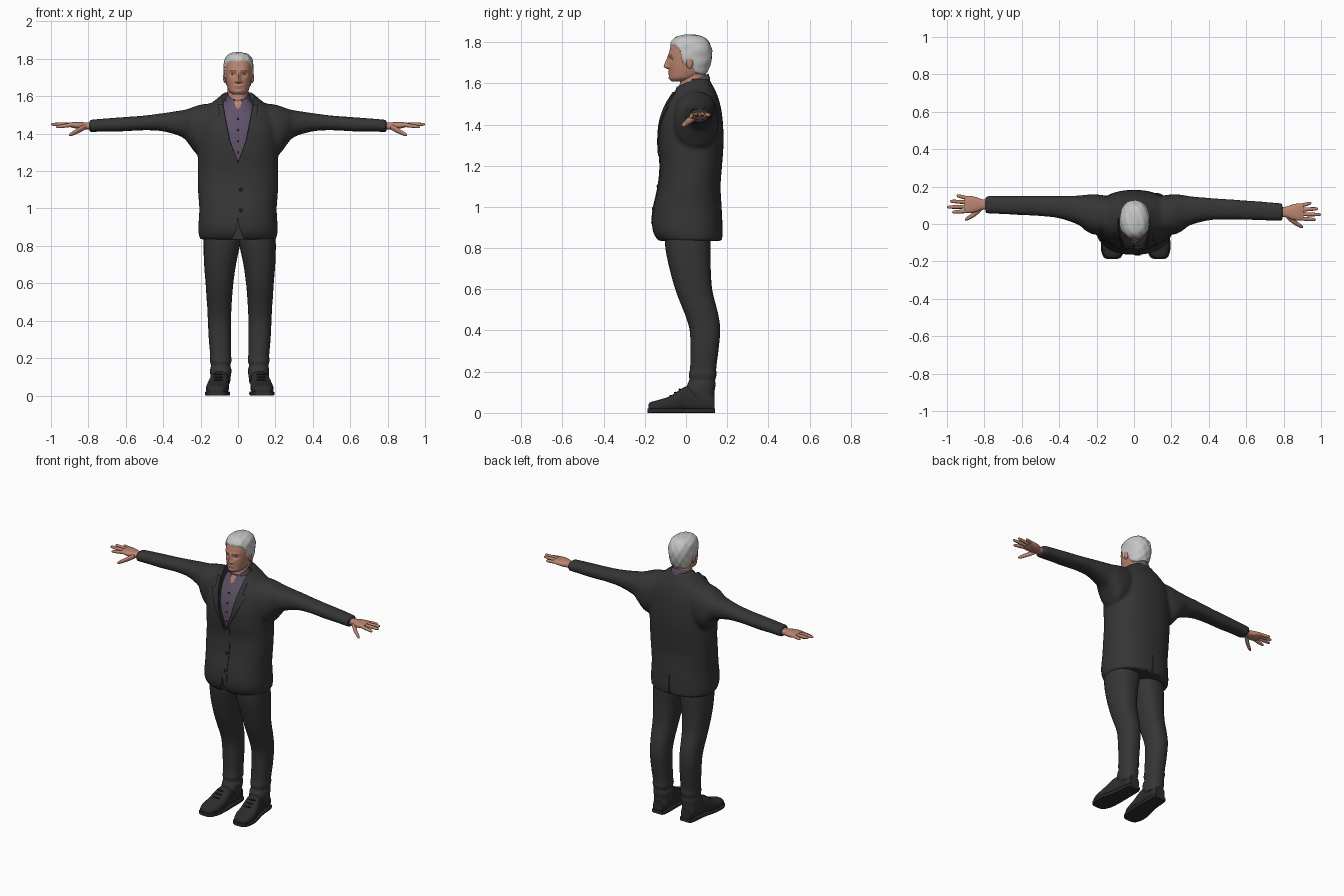
import bpy, bmesh, math
from math import sin, cos, pi, exp
from mathutils import Vector
from mathutils.bvhtree import BVHTree

if "Cube" in bpy.data.objects:
    bpy.data.objects.remove(bpy.data.objects["Cube"])


def material(name, r, g, b):
    m = bpy.data.materials.new(name)
    m.diffuse_color = (r, g, b, 1)
    m.use_nodes = True
    m.node_tree.nodes["Principled BSDF"].inputs["Base Color"].default_value = m.diffuse_color
    return m


SUIT = material("charcoal_cloth", .036, .036, .036)
SHOE = material("black_leather", .026, .026, .026)
SHIRT = material("muted_purple", .115, .085, .14)
SKIN = material("skin", .5, .235, .165)
HAIR = material("silver_hair", .56, .56, .56)
LIP = material("lips", .36, .14, .11)
BROW = material("brow_brown", .2, .12, .09)
DARK = material("dark_button", .015, .013, .018)


def lerp(table, v):
    """Piecewise linear lookup in [(key, value), ...]."""
    for (a, p), (b, q) in zip(table, table[1:]):
        if v <= b:
            return p + (q - p) * max(0, (v - a) / (b - a))
    return table[-1][1]


def spline(rows, sub):
    """Catmull-Rom densify of a list of tuples."""
    out = []
    for i in range(len(rows) - 1):
        a, b, c, d = (rows[max(0, min(len(rows) - 1, i + k))] for k in (-1, 0, 1, 2))
        for j in range(sub):
            t = j / sub
            out.append([.5 * (2 * q + (r - p) * t + (2 * p - 5 * q + 4 * r - s) * t * t
                              + (3 * q - p - 3 * r + s) * t ** 3) for p, q, r, s in zip(a, b, c, d)])
    return out + [list(rows[-1])]


def loft(bm, axis, rows, seg=32, sub=5, p=2.3, fn=None):
    """Rows are (position on axis, u min, u max, v min, v max)."""
    rings = []
    for t, u0, u1, v0, v1 in spline(rows, sub):
        ring = []
        for k in range(seg):
            a = 2 * pi * k / seg
            u, v = ((lo + hi) / 2 + (hi - lo) / 2 * math.copysign(abs(w) ** (2 / p), w)
                    for lo, hi, w in ((u0, u1, cos(a)), (v0, v1, sin(a))))
            co = Vector({"x": (t, u, v), "y": (u, t, v), "z": (u, v, t)}[axis])
            ring.append(bm.verts.new(fn(co) if fn else co))
        rings.append(ring)
    for r, s in zip(rings, rings[1:]):
        for k in range(seg):
            n = (k + 1) % seg
            bm.faces.new((r[k], r[n], s[n], s[k]))
    bm.faces.new(rings[0])
    bm.faces.new(rings[-1])


def finish(obj, mats, rule=None, angle=50):
    me = obj.data
    me.materials.clear()
    for m in mats:
        me.materials.append(m)
    for f in me.polygons:
        f.use_smooth = True
        f.material_index = rule(f.center) if rule else 0
    me.set_sharp_from_angle(angle=math.radians(angle))


def make(name, bm, mats, rule=None, angle=50):
    bmesh.ops.recalc_face_normals(bm, faces=bm.faces[:])
    me = bpy.data.meshes.new(name)
    bm.to_mesh(me)
    bm.free()
    obj = bpy.data.objects.new(name, me)
    bpy.context.collection.objects.link(obj)
    finish(obj, mats, rule, angle)
    return obj


def bake(obj):
    dg = bpy.context.evaluated_depsgraph_get()
    dg.update()
    me = bpy.data.meshes.new_from_object(obj.evaluated_get(dg))
    obj.modifiers.clear()
    obj.data = me


def solid(name, axis, rows, mat, **kw):
    bm = bmesh.new()
    loft(bm, axis, rows, **kw)
    return make(name, bm, [mat])


def blob(name, loc, scale, mat):
    bm = bmesh.new()
    bmesh.ops.create_uvsphere(bm, u_segments=16, v_segments=10, radius=1)
    for v in bm.verts:
        v.co = Vector(loc) + Vector([a * b for a, b in zip(v.co, scale)])
    return make(name, bm, [mat])


# jacket: torso and sleeves melted into one surface
DRIFT = .02   # the left arm sits slightly further back than the right


def arm_side(s):
    return lambda c: Vector((s * c.x, c.y - s * DRIFT * min(1, max(0, (c.x - .25) / .55)), c.z))


bm = bmesh.new()
loft(bm, "z", [(z, -r, r, a, b) for z, r, a, b in (
    (.835, .204, -.135, .176), (.87, .211, -.157, .177), (.92, .211, -.165, .177), (1.0, .207, -.156, .173),
    (1.1, .214, -.134, .168), (1.2, .215, -.125, .175), (1.3, .215, -.133, .182), (1.4, .215, -.13, .18),
    (1.48, .205, -.108, .17), (1.54, .17, -.078, .153), (1.585, .115, -.056, .132), (1.62, .075, -.04, .112))], seg=48)
for s in (-1, 1):
    loft(bm, "x", [(.1, -.06, .14, 1.33, 1.56), (.17, -.06, .155, 1.29, 1.56), (.22, -.055, .158, 1.29, 1.55),
                   (.26, -.035, .156, 1.34, 1.535), (.3, -.005, .15, 1.382, 1.525), (.4, .025, .145, 1.412, 1.51),
                   (.5, .033, .142, 1.418, 1.497), (.62, .035, .138, 1.412, 1.488), (.7, .036, .135, 1.412, 1.482),
                   (.795, .037, .13, 1.408, 1.474)], fn=arm_side(s))
jacket = make("jacket", bm, [SUIT])
m = jacket.modifiers.new("melt", "REMESH")
m.mode, m.voxel_size = "VOXEL", .01
m = jacket.modifiers.new("soften", "SMOOTH")
m.factor, m.iterations = .5, 5
bake(jacket)

# neckline, front hem and back vent are cut with prisms
V_EDGE = [(1.25, 0), (1.36, .04), (1.48, .064), (1.6, .086), (1.72, .09)]


def prism(edge, y0, y1):
    pts = [(x, z) for z, x in edge] + [(-x, z) for z, x in reversed(edge) if x]
    bm = bmesh.new()
    f = bm.faces.new([bm.verts.new((x, y0, z)) for x, z in pts])
    new = bmesh.ops.extrude_face_region(bm, geom=[f])["geom"]
    bmesh.ops.translate(bm, vec=(0, y1 - y0, 0), verts=[g for g in new if isinstance(g, bmesh.types.BMVert)])
    obj = make("cutter", bm, [SUIT])
    obj.hide_render = True
    return obj


cutters = [prism(V_EDGE, -.4, .03),
           prism([(.96, 0), (.9, .006), (.86, .02), (.8, .05)], -.4, -.11),
           prism([(1.02, 0), (.8, .005)], .15, .4)]
for c in cutters:
    m = jacket.modifiers.new("cut", "BOOLEAN")
    m.operation, m.object, m.solver = "DIFFERENCE", c, "EXACT"
bake(jacket)
for c in cutters:
    bpy.data.objects.remove(c)
finish(jacket, [SUIT], angle=40)
dg = bpy.context.evaluated_depsgraph_get()
dg.update()
tree = BVHTree.FromObject(jacket, dg)


def front_y(t, x, z):
    hit = t.ray_cast(Vector((x, -1, z)), Vector((0, 1, 0)))[0]
    return hit.y if hit else -.05


# lapels and front edge: thin panels laid on the jacket
def panel(name, z0, z1, inner, outer, s, lift, rows=26, cols=7):
    bm = bmesh.new()
    grid = []
    for i in range(rows):
        z = z0 + (z1 - z0) * i / (rows - 1)
        a, b = lerp(inner, z), lerp(outer, z)
        xs = [s * (a + (b - a) * j / (cols - 1)) for j in range(cols)]
        grid.append([bm.verts.new((x, min(front_y(tree, x, z), 0) - lift, z)) for x in xs])
    for r, q in zip(grid, grid[1:]):
        for j in range(cols - 1):
            bm.faces.new((r[j], r[j + 1], q[j + 1], q[j]))
    obj = make(name, bm, [SUIT])
    m = obj.modifiers.new("thick", "SOLIDIFY")
    m.thickness, m.offset = .007, 0
    bake(obj)
    finish(obj, [SUIT], angle=40)


for s, side in ((-1, "right"), (1, "left")):
    panel("lapel_" + side, 1.25, 1.555, [(z, x + .004) for z, x in V_EDGE],
          [(1.25, .012), (1.38, .078), (1.482, .125), (1.495, .1), (1.56, .105)], s, .004)
panel("front_overlap", .92, 1.26, [(.9, .008), (1, 0)], [(.9, .035), (1, .03)], 1, .001)
for z in (1.1, .99):
    blob("jacket_button", (.015, front_y(tree, .015, z) - .004, z), (.009, .005, .009), DARK)

# shirt with open neck, collar and buttons
bm = bmesh.new()
loft(bm, "z", [(z, -r, r, a, b) for z, r, a, b in (
    (1.18, .13, -.1, .1), (1.3, .14, -.12, .1), (1.4, .15, -.116, .11), (1.47, .14, -.097, .11),
    (1.53, .1, -.068, .115), (1.58, .07, -.045, .1))], seg=96, sub=14)
shirt = make("shirt", bm, [SHIRT, SKIN], lambda c: int(c.y < 0 and c.z > 1.525 + 2 * abs(c.x)))
dg = bpy.context.evaluated_depsgraph_get()
dg.update()
shirt_tree = BVHTree.FromObject(shirt, dg)
for z in (1.48, 1.42, 1.36, 1.3):
    blob("shirt_button", (0, front_y(shirt_tree, 0, z) - .001, z), (.006, .003, .006), DARK)
bm = bmesh.new()
strips = []
for i in range(49):
    a = .3 + (2 * pi - .6) * i / 48
    tilt, wing = (1 - cos(a)) / 2, max(0, cos(a)) ** 3
    strips.append([bm.verts.new((sin(a) * r, .03 - cos(a) * (r + .02), z + .065 * tilt)) for r, z in
                   ((.068, 1.545 - .025 * wing), (.065, 1.565), (.059, 1.582))])
for p, q in zip(strips, strips[1:]):
    for j in (0, 1):
        bm.faces.new((p[j], p[j + 1], q[j + 1], q[j]))
collar = make("shirt_collar", bm, [SHIRT])
collar.modifiers.new("thick", "SOLIDIFY").thickness = .006
bake(collar)
finish(collar, [SHIRT])

# neck
solid("neck", "z", [(1.5, -.06, .06, -.04, .1), (1.57, -.056, .056, -.034, .1), (1.62, -.055, .055, -.028, .098),
                    (1.67, -.055, .055, -.03, .095)], SKIN, p=2)

# head: sculpted loft, with raised hair above a hairline
HAIRLINE = [(-.2, 1.787), (-.055, 1.785), (-.03, 1.765), (-.012, 1.695), (.03, 1.69), (.045, 1.655), (.09, 1.632)]


def bump(v, c, w):
    return exp(-((v - c) / w) ** 2)


def sculpt(c):
    x, y, z = c
    if y < 0:
        ax = abs(x)
        nose = lerp([(1.667, 0), (1.678, 1), (1.685, 1), (1.73, .2), (1.745, 0)], z)
        y -= .024 * nose * bump(x, 0, .009 + .007 * bump(z, 1.679, .01))
        y += .010 * bump(ax, .03, .015) * bump(z, 1.716, .011)
        y -= .004 * bump(z, 1.737, .009) * bump(ax, .025, .025)
        y -= .004 * bump(x, 0, .022) * (bump(z, 1.656, .005) + bump(z, 1.646, .005))
        y -= .004 * bump(x, 0, .02) * bump(z, 1.625, .01)
    lift = .007 * min(1, max(0, (z - lerp(HAIRLINE, c.y)) / .012 + .3))
    out = Vector((c.x, c.y - .02, (c.z - 1.73) * .7)).normalized()
    wave = 1 + .25 * sin(150 * c.x + 60 * c.y) * sin(90 * c.z)
    return Vector((x + .003, y, z)) + out * lift * wave


def head_colour(c):
    x, f = abs(c.x - .003), c.y < -.04
    if c.z > lerp(HAIRLINE, c.y):
        return 1
    if f and abs(c.z - 1.651) < .004 and x < .023:
        return 2
    return 3 if f and abs(c.z - 1.738 + .1 * abs(x - .028)) < .003 and .012 < x < .045 else 0


bm = bmesh.new()
loft(bm, "z", [(z, -r, r, a, b) for z, r, a, b in (
    (1.61, .03, -.07, 0), (1.625, .049, -.08, .05), (1.65, .06, -.082, .09), (1.68, .067, -.084, .107),
    (1.72, .072, -.084, .118), (1.76, .073, -.08, .119), (1.795, .067, -.068, .106),
    (1.82, .046, -.045, .082), (1.829, .012, -.005, .04))], seg=112, sub=10, p=2.25, fn=sculpt)
make("head", bm, [SKIN, HAIR, LIP, BROW], head_colour)
for s in (-1, 1):
    blob("ear", (.003 + s * .074, .018, 1.70), (.009, .017, .029), SKIN)
    blob("eye", (.003 + s * .03, -.06, 1.716), (.010, .009, .0045), BROW)

for s, side in ((-1, "right"), (1, "left")):
    fn = arm_side(s)
    # hand: palm, four fingers and a thumb
    solid("palm_" + side, "x", [(.76, .06, .11, 1.42, 1.46), (.81, .056, .112, 1.422, 1.46),
                                (.845, .044, .124, 1.424, 1.462), (.88, .038, .13, 1.43, 1.462),
                                (.905, .042, .128, 1.438, 1.458)], SKIN, fn=fn, p=2.6)
    for name, y0, y1, z1, tip in (("index", .05, .043, 1.436, .972), ("middle", .073, .07, 1.45, 1.0),
                                  ("ring", .096, .102, 1.452, .985), ("little", .117, .132, 1.446, .948)):
        rows = []
        for t, r in ((0, .0105), (.4, .0105), (.7, .0095), (.92, .0075), (1, .002)):
            y, z = y0 + (y1 - y0) * t, 1.447 + (z1 - 1.447) * t
            rows.append((.885 + (tip - .885) * t, y - r, y + r, z - r, z + r))
        solid(name + "_finger_" + side, "x", rows, SKIN, seg=14, sub=3, p=2, fn=fn)
    solid("thumb_" + side, "x", [(x, y - r, y + r, z - r, z + r) for x, y, z, r in (
        (.815, .065, 1.438, .015), (.845, .04, 1.422, .016), (.87, .022, 1.408, .013), (.89, .01, 1.398, .011),
        (.904, .003, 1.392, .003))], SKIN, seg=14, p=2, fn=fn)

    def leg_side(c, s=s):
        return Vector((s * c.x + .009, c.y, c.z))

    # trouser leg with creased hem
    solid("trouser_leg_" + side, "z", [
        (.065, .052, .15, .03, .138), (.1, .048, .156, .0, .138), (.135, .044, .158, .006, .143),
        (.16, .05, .154, .016, .142), (.185, .044, .159, .014, .148), (.22, .046, .158, .02, .147),
        (.3, .046, .165, .022, .157), (.4, .047, .17, .018, .166), (.47, .044, .173, -.002, .158),
        (.52, .041, .177, -.022, .146), (.6, .034, .182, -.052, .127), (.7, .02, .19, -.08, .12),
        (.8, -.001, .193, -.1, .12), (.9, -.02, .19, -.105, .12)], SUIT, fn=leg_side)
    # shoe upper, sole and laces
    shape = [(-.183, .125, .022, .04), (-.172, .125, .042, .052), (-.13, .122, .058, .064), (-.08, .118, .06, .08),
             (-.03, .112, .055, .112), (.0, .108, .05, .128), (.05, .104, .046, .125), (.11, .102, .043, .105),
             (.138, .102, .034, .085)]
    solid("shoe_" + side, "y", [(y, x - r, x + r, .004, h) for y, x, r, h in shape], SHOE, fn=leg_side, p=2.6)
    solid("sole_" + side, "y", [(y * 1.02, x - r - .006, x + r + .006, 0, .022) for y, x, r, h in shape],
          SHOE, fn=leg_side, p=7)
    for y, z in ((-.075, .083), (-.052, .098), (-.03, .113)):
        blob("lace", (s * .115 + .009, y, z), (.026, .006, .005), DARK)
